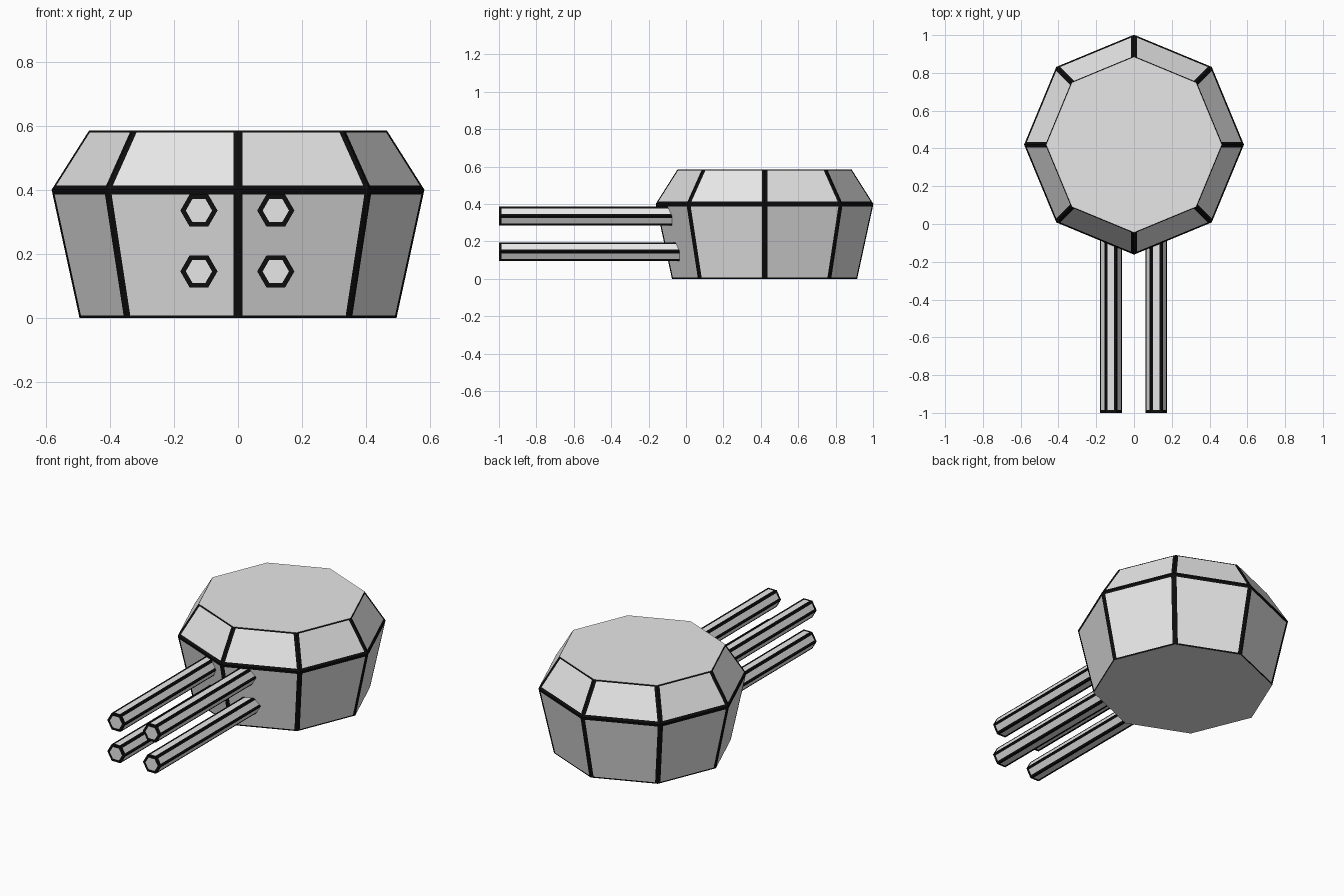
import bpy, bmesh, math
from mathutils import Vector

if "Cube" in bpy.data.objects:
    bpy.data.objects.remove(bpy.data.objects["Cube"])

def material(name, rgb):
    m = bpy.data.materials.new(name)
    m.diffuse_color = (*rgb, 1)
    m.use_nodes = True
    m.node_tree.nodes["Principled BSDF"].inputs["Base Color"].default_value = m.diffuse_color
    return m

MATS = [material("light_grey", (0.8, 0.8, 0.8)), material("black", (0.004, 0.004, 0.004))]

def panel(bm, quad, side, low, high, smooth=False):
    """Flat quad (a, b, c, d: a-b low edge) split 3x3, with a black border round a grey middle."""
    a, b, c, d = quad
    height = ((d + c) / 2 - (a + b) / 2).length
    vs = (0, low / height, 1 - high / height, 1)
    grid = []
    for v in vs:
        l, r = a.lerp(d, v), b.lerp(c, v)
        s = side / (r - l).length
        grid.append([bm.verts.new(l.lerp(r, u)) for u in (0, s, 1 - s, 1)])
    for j in range(3):
        for i in range(3):
            f = bm.faces.new((grid[j][i], grid[j][i + 1], grid[j + 1][i + 1], grid[j + 1][i]))
            f.material_index = 0 if i == 1 and j == 1 else 1
            f.smooth = smooth

def finish(bm, name):
    bmesh.ops.remove_doubles(bm, verts=bm.verts, dist=1e-4)
    bmesh.ops.recalc_face_normals(bm, faces=bm.faces)
    me = bpy.data.meshes.new(name)
    bm.to_mesh(me)
    bm.free()
    for m in MATS:
        me.materials.append(m)
    ob = bpy.data.objects.new(name, me)
    bpy.context.collection.objects.link(ob)
    return ob

def octagon(r, z):
    return [Vector((r * math.sin(k * math.pi / 4), 0.42 - r * math.cos(k * math.pi / 4), z))
            for k in range(8)]

# Turret body: octagonal, flaring walls below a sloped shoulder
bm = bmesh.new()
bottom, middle, top = octagon(0.495, 0), octagon(0.582, 0.4), octagon(0.465, 0.585)
for k in range(8):
    n = (k + 1) % 8
    panel(bm, (bottom[k], bottom[n], middle[n], middle[k]), 0.016, 0.008, 0.015, smooth=True)
    panel(bm, (middle[k], middle[n], top[n], top[k]), 0.016, 0.016, 0.008)
bm.faces.new([bm.verts.new(p) for p in top])
bm.faces.new([bm.verts.new(p) for p in reversed(bottom)])
finish(bm, "turret_body")

# Four hexagonal gun barrels, running back into the body
def barrel(name, x, z, r=0.058):
    def ring(y, rad):
        return [Vector((x + rad * math.cos(k * math.pi / 3), y, z + rad * math.sin(k * math.pi / 3)))
                for k in range(6)]
    bm = bmesh.new()
    front, back, inner = ring(-1, r), ring(0.02, r), ring(-1, r - 0.017)
    for k in range(6):
        n = (k + 1) % 6
        panel(bm, (front[k], front[n], back[n], back[k]), 0.012, 0.014, 0.014)
        # black rim of the muzzle
        rim = bm.faces.new([bm.verts.new(p) for p in (front[k], front[n], inner[n], inner[k])])
        rim.material_index = 1
    bm.faces.new([bm.verts.new(p) for p in inner])
    bm.faces.new([bm.verts.new(p) for p in back])
    finish(bm, name)

for side, x in (("left", -0.122), ("right", 0.118)):
    for level, z in (("lower", 0.145), ("upper", 0.335)):
        barrel(f"{level}_{side}_barrel", x, z)
